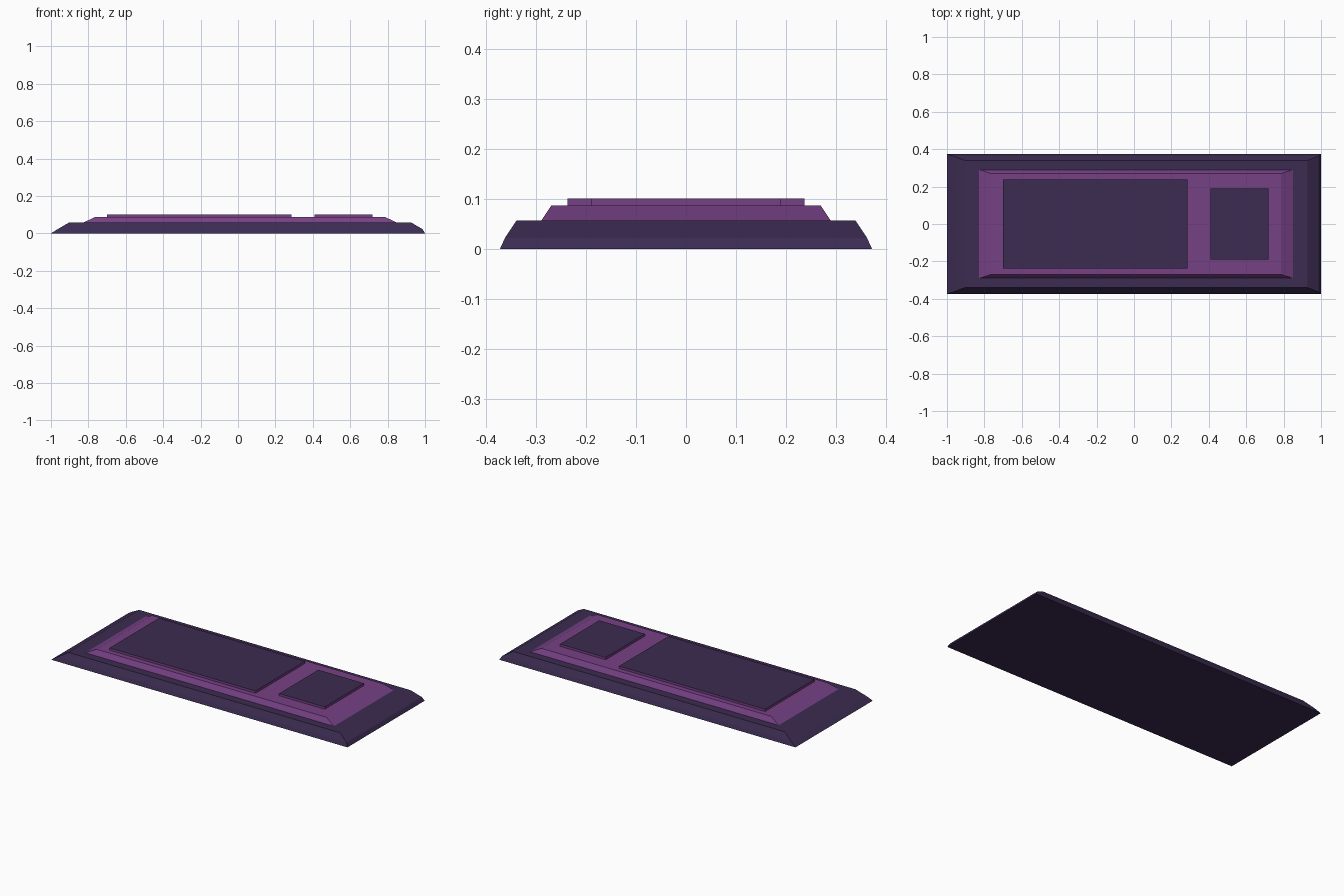
import bpy, bmesh

if "Cube" in bpy.data.objects:
    bpy.data.objects.remove(bpy.data.objects["Cube"])


def material(name, rgb):
    m = bpy.data.materials.new(name)
    m.diffuse_color = (*rgb, 1)
    m.use_nodes = True
    m.node_tree.nodes["Principled BSDF"].inputs["Base Color"].default_value = m.diffuse_color
    return m


dark = material("dark violet", (0.044, 0.025, 0.083))
purple = material("purple", (0.180, 0.052, 0.235))


def stack(name, rings, mats, bottom=False, top_slot=0):
    """Loft rectangular rings (x0, x1, half_y, z), then cap the top."""
    bm = bmesh.new()
    loops = [[bm.verts.new(p) for p in
              ((x0, -y, z), (x1, -y, z), (x1, y, z), (x0, y, z))]
             for x0, x1, y, z in rings]
    for a, b in zip(loops, loops[1:]):
        for i in range(4):
            j = (i + 1) % 4
            bm.faces.new((a[i], a[j], b[j], b[i]))
    bm.faces.new(loops[-1]).material_index = top_slot
    if bottom:
        bm.faces.new(loops[0][::-1])
    me = bpy.data.meshes.new(name)
    bm.to_mesh(me)
    bm.free()
    for m in mats:
        me.materials.append(m)
    ob = bpy.data.objects.new(name, me)
    bpy.context.collection.objects.link(ob)
    return ob


# Wide bevelled base
stack("base_slab", [(-1, 1, 0.373, 0), (-0.965, 0.987, 0.363, 0.022),
                    (-0.905, 0.928, 0.34, 0.057)], [dark], bottom=True)

# Raised purple tier
stack("raised_tier", [(-0.828, 0.85, 0.29, 0.057),
                      (-0.765, 0.787, 0.27, 0.087)], [purple])

# Panels with purple edges and dark tops
for name, x0, x1, y in (("large_panel", -0.70, 0.285, 0.238),
                        ("small_panel", 0.41, 0.718, 0.189)):
    stack(name, [(x0, x1, y, 0.087), (x0, x1, y, 0.101)],
          [purple, dark], top_slot=1)
